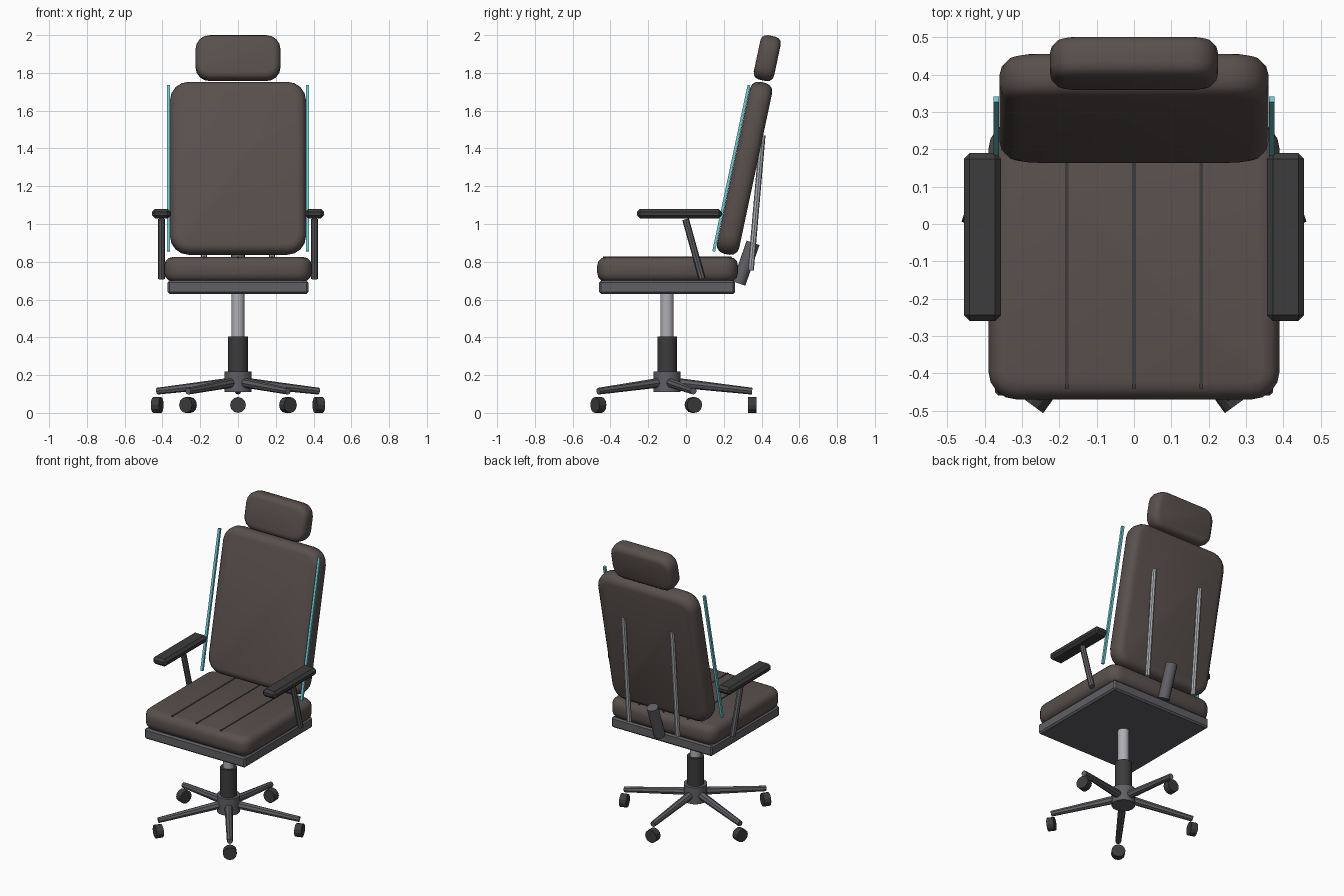
import bpy, bmesh
from math import radians, cos, sin
from mathutils import Vector, Matrix

if "Cube" in bpy.data.objects:
    bpy.data.objects.remove(bpy.data.objects["Cube"])


def material(name, rgb):
    m = bpy.data.materials.new(name)
    m.diffuse_color = (*rgb, 1)
    m.use_nodes = True
    m.node_tree.nodes["Principled BSDF"].inputs["Base Color"].default_value = m.diffuse_color
    return m


LEATHER = material("brown_leather", (0.100, 0.080, 0.074))
BLACK = material("black_plastic", (0.045, 0.045, 0.047))
FRAME = material("dark_metal", (0.115, 0.115, 0.13))
STEEL = material("light_steel", (0.42, 0.43, 0.46))
CYAN = material("cyan_trim", (0.16, 0.60, 0.68))
TILT = radians(-12)  # backrest leans towards +y


def finish(name, bm, mat, smooth=None):
    me = bpy.data.meshes.new(name)
    bm.normal_update()
    bm.to_mesh(me)
    bm.free()
    ob = bpy.data.objects.new(name, me)
    bpy.context.collection.objects.link(ob)
    me.materials.append(mat)
    if smooth:
        bpy.ops.object.select_all(action='DESELECT')
        bpy.context.view_layer.objects.active = ob
        ob.select_set(True)
        bpy.ops.object.shade_smooth_by_angle(angle=radians(smooth))
    return ob


def box(name, loc, size, mat, bevel=0, tilt=0):
    bm = bmesh.new()
    bmesh.ops.create_cube(bm, size=1, matrix=Matrix.Diagonal((*size, 1)))
    if bevel:
        bmesh.ops.bevel(bm, geom=bm.edges[:], offset=bevel, segments=1,
                        profile=0.5, affect='EDGES')
    bm.transform(Matrix.Translation(loc) @ Matrix.Rotation(tilt, 4, 'X'))
    return finish(name, bm, mat)


def pillow(name, loc, size, axis, corner, rim, tilt=0):
    """Slab with rounded outline (seen along axis) and softened rims."""
    bm = bmesh.new()
    bmesh.ops.create_cube(bm, size=1, matrix=Matrix.Diagonal((*size, 1)))
    along = [e for e in bm.edges
             if abs(e.verts[0].co[axis] - e.verts[1].co[axis]) > 1e-4]
    bmesh.ops.bevel(bm, geom=along, offset=corner, segments=4,
                    profile=0.5, affect='EDGES')
    rims = [e for e in bm.edges
            if abs(e.verts[0].co[axis] - e.verts[1].co[axis]) < 1e-4]
    bmesh.ops.bevel(bm, geom=rims, offset=rim, segments=3,
                    profile=0.5, affect='EDGES')
    bm.transform(Matrix.Translation(loc) @ Matrix.Rotation(tilt, 4, 'X'))
    return finish(name, bm, LEATHER, 50)


def rod(name, a, b, r1, r2, mat, sides=12, smooth=None):
    a, b = Vector(a), Vector(b)
    d = b - a
    bm = bmesh.new()
    rot = d.to_track_quat('Z', 'Y').to_matrix().to_4x4()
    bmesh.ops.create_cone(bm, cap_ends=True, segments=sides, radius1=r1,
                          radius2=r2, depth=d.length,
                          matrix=Matrix.Translation((a + b) / 2) @ rot)
    return finish(name, bm, mat, smooth)


# Star base with five legs and wheels
CY = -0.10
rod("base_hub", (0, CY, 0.11), (0, CY, 0.22), 0.072, 0.072, FRAME, 16, 40)
for i in range(5):
    a = radians(90 + 72 * i)
    out = Vector((cos(a), sin(a), 0))
    c = Vector((0, CY, 0))
    rod(f"base_leg_{i}", c + out * 0.03 + Vector((0, 0, 0.162)),
        c + out * 0.45 + Vector((0, 0, 0.115)), 0.026, 0.018, FRAME, 8)
    w = c + out * 0.45 + Vector((0, 0, 0.042))
    rod(f"wheel_{i}", w - out * 0.022, w + out * 0.022, 0.042, 0.042, BLACK, 12)

# Gas lift column
rod("column_sleeve", (0, CY, 0.20), (0, CY, 0.405), 0.052, 0.052, BLACK, 16, 40)
rod("column_piston", (0, CY, 0.40), (0, CY, 0.64), 0.035, 0.035, STEEL, 16, 40)

# Seat
box("seat_frame", (0, CY, 0.665), (0.745, 0.72, 0.07), FRAME, 0.01)
pillow("seat_cushion", (0, -0.0975, 0.76), (0.78, 0.745, 0.13), 2, 0.075, 0.045)
for i, x in enumerate((-0.18, 0, 0.18)):
    box(f"seat_seam_{i}", (x, -0.10, 0.823), (0.01, 0.68, 0.01), BLACK)

# Backrest and headrest
pillow("backrest", (0, 0.31, 1.295), (0.72, 0.12, 0.93), 1, 0.10, 0.045, TILT)
pillow("headrest", (0, 0.43, 1.878), (0.45, 0.11, 0.24), 1, 0.075, 0.035, TILT)

# Tilt arm behind the seat
rod("tilt_arm", (0, 0.28, 0.685), (0, 0.355, 0.90), 0.036, 0.036, FRAME, 12, 40)

# Paired parts
for side, s in (("left", -1), ("right", 1)):
    box(f"armrest_pad_{side}", (s * 0.406, -0.035, 1.055), (0.10, 0.45, 0.05), BLACK, 0.016)
    rod(f"armrest_post_{side}", (s * 0.405, 0.085, 0.71), (s * 0.405, -0.002, 1.025),
        0.018, 0.018, FRAME, 8)
    box(f"side_trim_{side}", (s * 0.369, 0.24, 1.295), (0.016, 0.015, 0.90), CYAN, 0, TILT)
    rod(f"back_support_{side}", (s * 0.18, 0.343, 0.755), (s * 0.18, 0.405, 1.47),
        0.016, 0.016, STEEL, 8)
